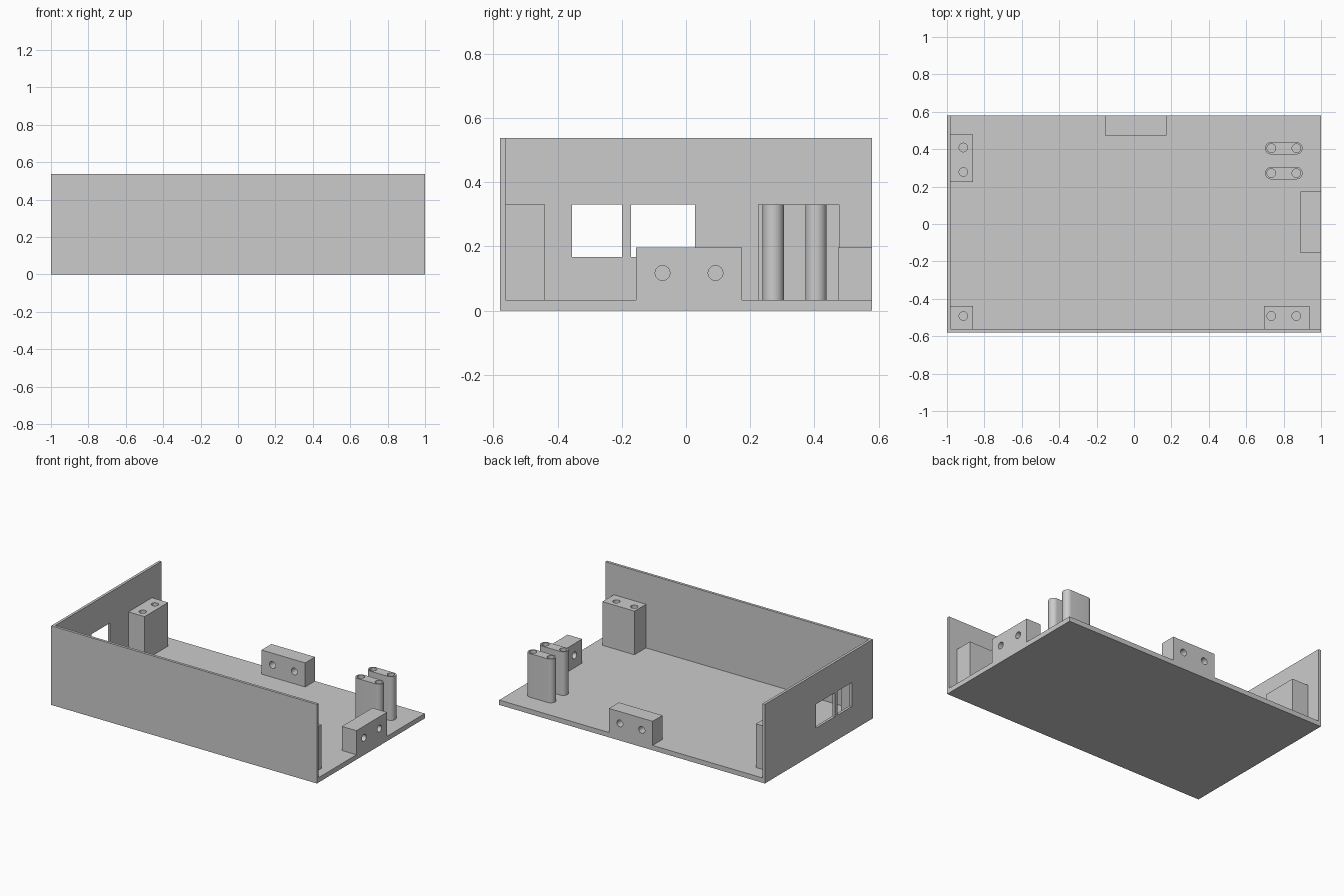
import bpy, bmesh, math
from mathutils import Matrix, Vector

if "Cube" in bpy.data.objects:
    bpy.data.objects.remove(bpy.data.objects["Cube"])

grey = bpy.data.materials.new("plain grey")
grey.diffuse_color = (0.6, 0.6, 0.6, 1)
grey.use_nodes = True
grey.node_tree.nodes["Principled BSDF"].inputs["Base Color"].default_value = grey.diffuse_color

HX, HY, H = 1.0, 0.58, 0.538      # half length, half width, wall height
FLOOR, WALL = 0.033, 0.018        # floor and wall thickness
POST_TOP, BLOCK_TOP = 0.33, 0.197
HOLE_R = 0.023


def finish(name, bm):
    bmesh.ops.recalc_face_normals(bm, faces=bm.faces)
    mesh = bpy.data.meshes.new(name)
    bm.to_mesh(mesh)
    bm.free()
    mesh.materials.append(grey)
    ob = bpy.data.objects.new(name, mesh)
    bpy.context.collection.objects.link(ob)
    return ob


def box(name, x, y, z):
    bm = bmesh.new()
    size = [b - a for a, b in (x, y, z)]
    mid = [(a + b) / 2 for a, b in (x, y, z)]
    bmesh.ops.create_cube(bm, size=1, matrix=Matrix.Translation(mid) @ Matrix.Diagonal((*size, 1)))
    return finish(name, bm)


def prism(name, outline, z0, z1):
    bm = bmesh.new()
    face = bm.faces.new([bm.verts.new((x, y, z0)) for x, y in outline])
    top = bmesh.ops.extrude_face_region(bm, geom=[face], use_keep_orig=True)["geom"]
    bmesh.ops.translate(bm, verts=[v for v in top if isinstance(v, bmesh.types.BMVert)], vec=(0, 0, z1 - z0))
    return finish(name, bm)


def rod(centre, axis, length):
    bm = bmesh.new()
    turn = Vector((0, 0, 1)).rotation_difference(Vector(axis)).to_matrix().to_4x4()
    bmesh.ops.create_cone(bm, cap_ends=True, segments=40, radius1=HOLE_R, radius2=HOLE_R,
                          depth=length, matrix=Matrix.Translation(centre) @ turn)
    return finish("hole_cutter", bm)


def cut(ob, cutters):
    for c in cutters:
        mod = ob.modifiers.new("cut", "BOOLEAN")
        mod.operation, mod.solver, mod.object = "DIFFERENCE", "EXACT", c
    bpy.context.view_layer.update()
    mesh = bpy.data.meshes.new_from_object(ob.evaluated_get(bpy.context.evaluated_depsgraph_get()))
    ob.modifiers.clear()
    ob.data = mesh
    for c in cutters:
        bpy.data.objects.remove(c)
    bpy.ops.object.select_all(action="DESELECT")
    ob.select_set(True)
    bpy.context.view_layer.objects.active = ob
    bpy.ops.object.shade_smooth_by_angle(angle=math.radians(30))


# Tray: floor, front wall and left wall with two openings
box("floor", (-HX, HX), (-HY, HY), (0, FLOOR))
box("front_wall", (-HX, HX), (-HY, -HY + WALL), (FLOOR, H))
left_wall = box("left_wall", (-HX, -HX + WALL), (-HY + WALL, HY), (FLOOR, H))
cut(left_wall, [box("window_cutter", (-1.1, -0.9), y, (0.167, 0.33))
                for y in ((-0.355, -0.20), (-0.172, 0.028))])

# Square posts with vertical screw holes
XI, YI = -HX + WALL, -HY + WALL
posts = {
    "front_left_post": ((XI, -0.861), (YI, -0.439), [(-0.912, -0.492)]),
    "back_left_post": ((XI, -0.861), (0.225, 0.478), [(-0.912, 0.278), (-0.912, 0.409)]),
    "front_right_post": ((0.695, 0.937), (YI, -0.439), [(0.734, -0.492), (0.868, -0.492)]),
}
for name, (x, y, holes) in posts.items():
    post = box(name, x, y, (FLOOR, POST_TOP))
    cut(post, [rod((hx, hy, 0.2 + FLOOR), (0, 0, 1), 0.4) for hx, hy in holes])

# Round-ended twin posts
for name, cy in (("rear_twin_post", 0.405), ("inner_twin_post", 0.272)):
    outline = []
    for cx, start in ((0.868, -90), (0.734, 90)):
        for i in range(21):
            a = math.radians(start + 9 * i)
            outline.append((cx + 0.033 * math.cos(a), cy + 0.033 * math.sin(a)))
    post = prism(name, outline, FLOOR, POST_TOP)
    cut(post, [rod((cx, cy, 0.2 + FLOOR), (0, 0, 1), 0.4) for cx in (0.734, 0.868)])

# Edge blocks with horizontal screw holes
SPAN, DRILL = (-0.155, 0.174), (-0.073, 0.092)
right_block = box("right_block", (0.89, HX), SPAN, (FLOOR, BLOCK_TOP))
cut(right_block, [rod((0.95, d, 0.117), (1, 0, 0), 0.4) for d in DRILL])
back_block = box("back_block", SPAN, (0.474, HY), (FLOOR, BLOCK_TOP))
cut(back_block, [rod((d, 0.53, 0.117), (0, 1, 0), 0.4) for d in DRILL])
